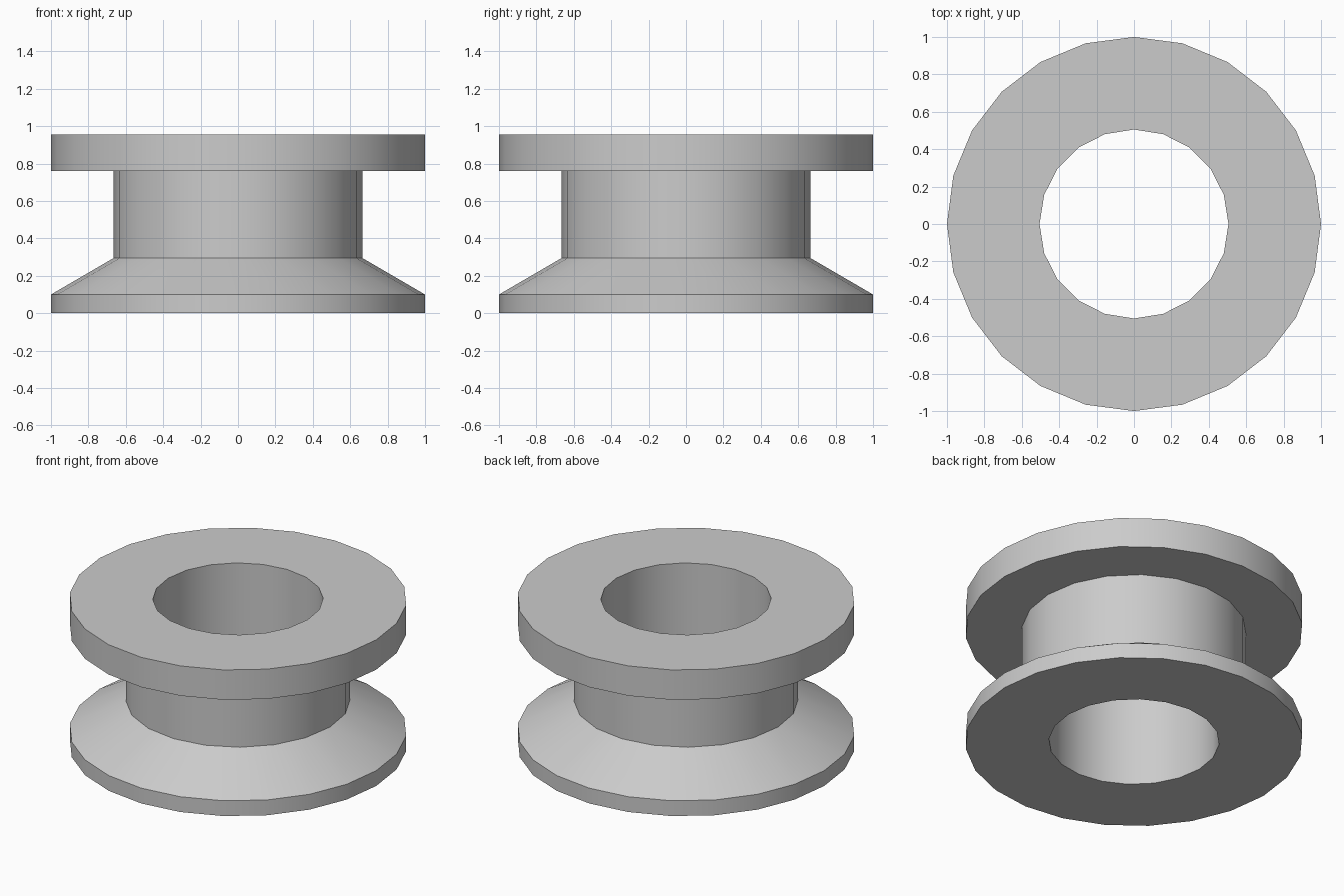
import bpy
import bmesh
from math import cos, sin, tau

cube = bpy.data.objects.get("Cube")
if cube:
    bpy.data.objects.remove(cube, do_unlink=True)

# Plain grey finish
grey = bpy.data.materials.new("plain grey")
grey.use_nodes = True
grey.diffuse_color = (0.6, 0.6, 0.6, 1)
grey.node_tree.nodes["Principled BSDF"].inputs["Base Color"].default_value = (0.6, 0.6, 0.6, 1)

RIM, CORE = 24, 20  # sides of the flanges, and of the neck and bore


def add_ring(bm, sides, radius, z):
    return [bm.verts.new((radius * cos(tau * i / sides), radius * sin(tau * i / sides), z))
            for i in range(sides)]


def join_rings(bm, a, b):
    """Quads between equal rings, a strip of triangles between unequal ones."""
    na, nb = len(a), len(b)
    if na == nb:
        for i in range(na):
            bm.faces.new((a[i], a[(i + 1) % na], b[(i + 1) % na], b[i]))
        return
    i = j = 0
    while i < na or j < nb:
        if j == nb or (i < na and (i + 0.5) / na <= (j + 0.5) / nb):
            bm.faces.new((a[i % na], a[(i + 1) % na], b[j % nb]))
            i += 1
        else:
            bm.faces.new((a[i % na], b[(j + 1) % nb], b[j % nb]))
            j += 1


# Closed profile: sides, radius, height
profile = [
    (RIM, 1.0, 0.0), (RIM, 1.0, 0.1),           # lower flange edge
    (CORE, 0.665, 0.295), (CORE, 0.665, 0.76),  # cone and neck
    (RIM, 1.0, 0.76), (RIM, 1.0, 0.955),        # upper flange
    (CORE, 0.505, 0.955), (CORE, 0.505, 0.0),   # bore
]

bm = bmesh.new()
rings = [add_ring(bm, *p) for p in profile]
for k, ring in enumerate(rings):
    join_rings(bm, ring, rings[(k + 1) % len(rings)])
bmesh.ops.recalc_face_normals(bm, faces=bm.faces[:])

mesh = bpy.data.meshes.new("flanged_bushing")
bm.to_mesh(mesh)
bm.free()
mesh.materials.append(grey)
bushing = bpy.data.objects.new("flanged_bushing", mesh)
bpy.context.collection.objects.link(bushing)

# Smooth round walls with crisp rims
bpy.ops.object.select_all(action='DESELECT')
bushing.select_set(True)
bpy.context.view_layer.objects.active = bushing
bpy.ops.object.shade_smooth_by_angle(angle=0.45)
